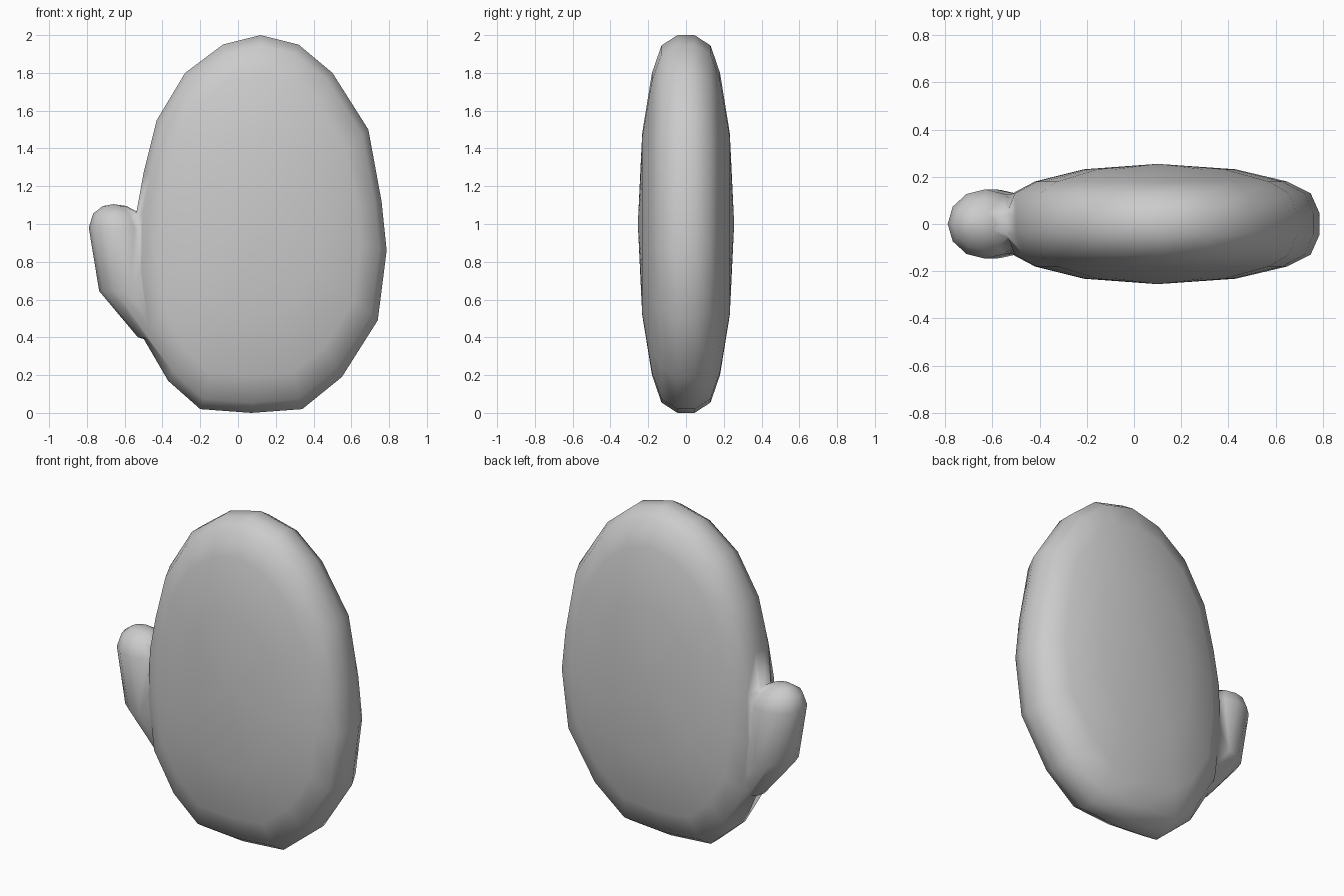
import bpy, bmesh, math

cube = bpy.data.objects.get("Cube")
if cube:
    bpy.data.objects.remove(cube, do_unlink=True)

wool = bpy.data.materials.new("light_grey_wool")
wool.use_nodes = True
GREY = (0.6, 0.6, 0.6, 1)
wool.diffuse_color = GREY
wool.node_tree.nodes["Principled BSDF"].inputs["Base Color"].default_value = GREY


def loft(name, rings, start, end):
    """Skin equal-length rings of points and close both ends to a tip."""
    bm = bmesh.new()
    loops = [[bm.verts.new(p) for p in ring] for ring in rings]
    n = len(loops[0])
    for a, b in zip(loops, loops[1:]):
        for i in range(n):
            j = (i + 1) % n
            bm.faces.new((a[i], a[j], b[j], b[i]))
    for loop, tip in ((loops[0], start), (loops[-1], end)):
        v = bm.verts.new(tip)
        for i in range(n):
            bm.faces.new((loop[i], loop[(i + 1) % n], v))
    bmesh.ops.recalc_face_normals(bm, faces=bm.faces)
    mesh = bpy.data.meshes.new(name)
    bm.to_mesh(mesh)
    bm.free()
    mesh.materials.append(wool)
    obj = bpy.data.objects.new(name, mesh)
    bpy.context.collection.objects.link(obj)
    return obj


# Palm: one outline, shrunk toward the middle as it bulges out front and back
outline = [(.12, 2), (.32, 1.95), (.5, 1.8), (.69, 1.5), (.76, 1.12), (.787, .86),
           (.74, .49), (.55, .19), (.34, .02), (.07, 0), (-.2, .02), (-.37, .17),
           (-.51, .41), (-.55, .75), (-.54, 1.05), (-.5, 1.27), (-.43, 1.55),
           (-.28, 1.8), (-.08, 1.95)]
cx, cz = .1, 1.0
half = [(.045, 1), (.13, .945), (.18, .8), (.232, .48)]
section = [(-y, s) for y, s in reversed(half)] + half
palm = loft("mitten",
            [[(cx + (x - cx) * s, y, cz + (z - cz) * s) for x, z in outline]
             for y, s in section],
            (cx, -.255, cz), (cx, .255, cz))

# Thumb: rounded rings stacked upward (height, outer x, inner x, half depth)
levels = [(.40, -.53, -.36, .09), (.645, -.735, -.40, .145), (.98, -.79, -.47, .147),
          (1.055, -.767, -.515, .112), (1.095, -.715, -.59, .05)]
SIDES = 12
rings = []
for z, outer, inner, depth in levels:
    mid, r = (outer + inner) / 2, (inner - outer) / 2
    rings.append([(mid + r * math.cos(a), depth * math.sin(a), z)
                  for a in (math.tau * i / SIDES for i in range(SIDES))])
thumb = loft("thumb", rings, (-.42, 0, .37), (-.66, 0, 1.105))

# Merge the thumb into the palm as one skin
union = palm.modifiers.new("join_thumb", 'BOOLEAN')
union.operation = 'UNION'
union.solver = 'EXACT'
union.object = thumb
bpy.ops.object.select_all(action='DESELECT')
palm.select_set(True)
bpy.context.view_layer.objects.active = palm
bpy.ops.object.modifier_apply(modifier=union.name)
bpy.data.objects.remove(thumb, do_unlink=True)
bpy.ops.object.shade_smooth()
